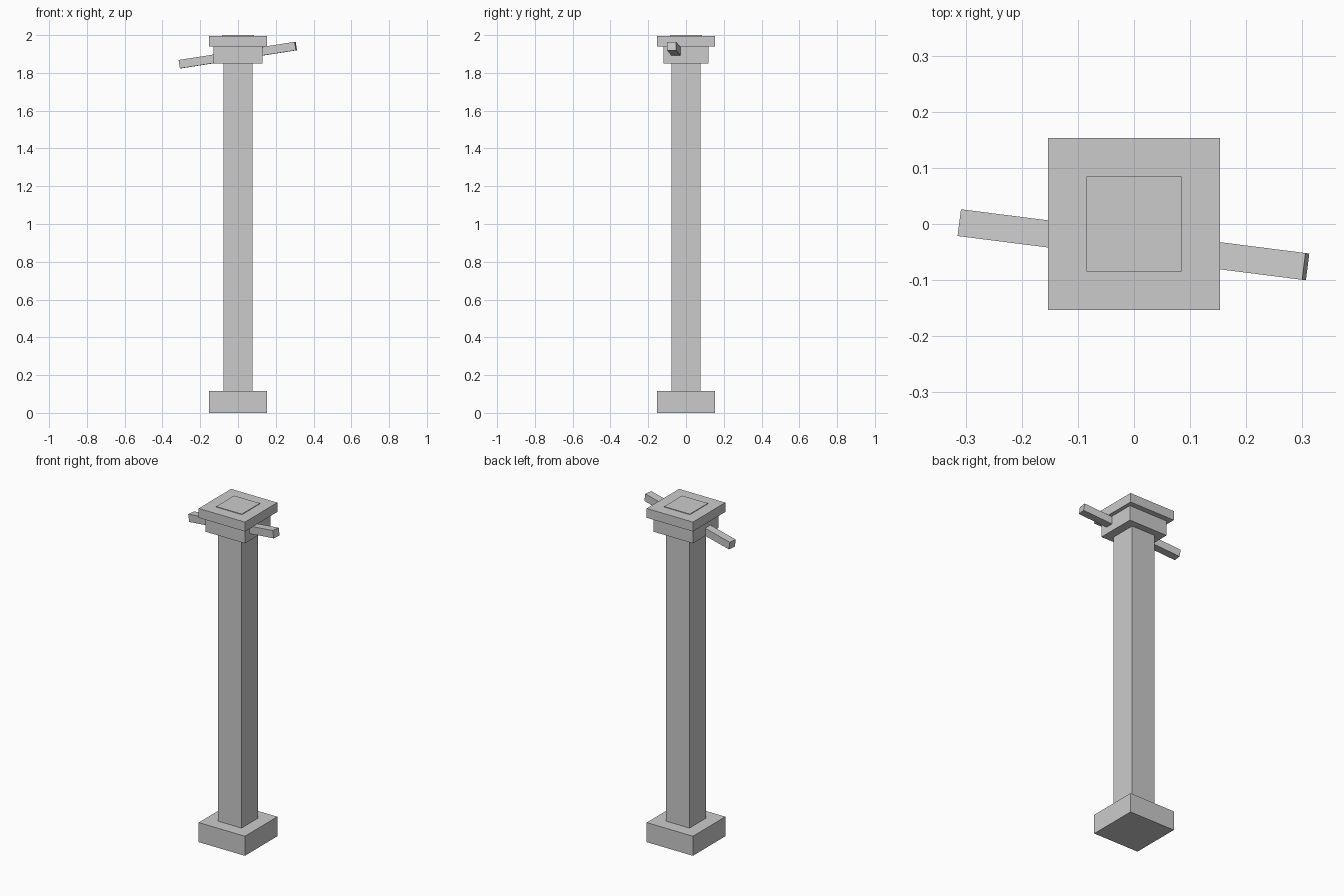
import bpy
from mathutils import Vector, Matrix

if "Cube" in bpy.data.objects:
    bpy.data.objects.remove(bpy.data.objects["Cube"])


def box(name, size, centre):
    """Box of full dimensions `size` centred at `centre`."""
    bpy.ops.mesh.primitive_cube_add(size=1)
    ob = bpy.context.object
    ob.name = name
    ob.data.transform(Matrix.Diagonal((*size, 1)))
    ob.location = centre
    return ob


def tier(name, wx, wy, z0, z1):
    """Centred block between two heights."""
    return box(name, (wx, wy, z1 - z0), (0, 0, (z0 + z1) / 2))


# Stacked post
tier("base", 0.306, 0.306, 0.0, 0.117)
tier("shaft", 0.156, 0.156, 0.117, 1.85)
tier("collar", 0.26, 0.24, 1.85, 1.94)
tier("cap", 0.306, 0.306, 1.94, 1.996)
tier("cap_panel", 0.17, 0.17, 1.996, 2.0)

# Crooked crossbar running through the collar
a, b = Vector((-0.308, 0.002, 1.846)), Vector((0.306, -0.076, 1.942))
d = b - a
bar = box("crossbar", (d.length, 0.048, 0.045), (a + b) / 2)
x = d.normalized()
y = Vector((0, 0, 1)).cross(x).normalized()
bar.rotation_euler = Matrix((x, y, x.cross(y))).transposed().to_euler()
